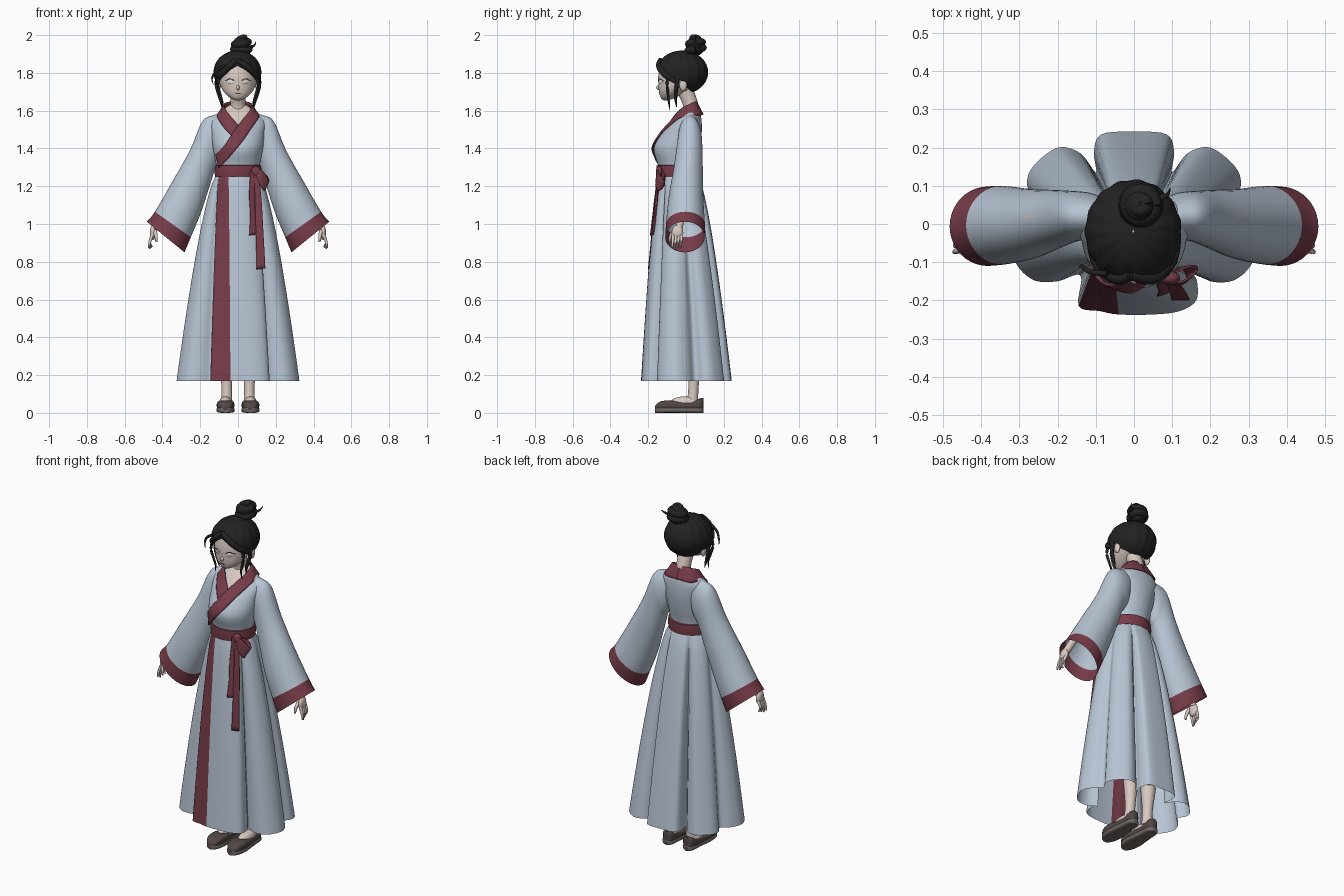
import bpy, bmesh, math
from mathutils import Vector, Matrix
from mathutils.bvhtree import BVHTree

if "Cube" in bpy.data.objects:
    bpy.data.objects.remove(bpy.data.objects["Cube"])

def material(name, r, g, b):
    m = bpy.data.materials.new(name)
    m.diffuse_color = (r, g, b, 1)
    m.use_nodes = True
    m.node_tree.nodes["Principled BSDF"].inputs["Base Color"].default_value = m.diffuse_color
    return m

CLOTH = material("pale_blue_cloth", .48, .56, .66)
TRIM = material("wine_trim", .185, .045, .065)
HAIR = material("black_hair", .016, .016, .017)
SKIN = material("pale_skin", .70, .59, .54)
SHOE = material("brown_shoe", .085, .065, .06)
SOLE = material("grey_sole", .16, .135, .125)
EYE = material("eye_white", .80, .80, .80)

def spline(pts, n, closed=False):
    """Catmull-Rom through tuples of any length"""
    out, m = [], len(pts)
    get = (lambda i: pts[i % m]) if closed else (lambda i: pts[max(0, min(m - 1, i))])
    for i in range(m if closed else m - 1):
        a, b, c, d = get(i - 1), get(i), get(i + 1), get(i + 2)
        for k in range(n):
            t = k / n
            out.append(tuple(.5 * (2*q + (r - p)*t + (2*p - 5*q + 4*r - s)*t*t + (3*q - p - 3*r + s)*t**3)
                             for p, q, r, s in zip(a, b, c, d)))
    return out if closed else out + [tuple(pts[-1])]

def finish(name, bm, mats, angle=55):
    bmesh.ops.recalc_face_normals(bm, faces=bm.faces)
    me = bpy.data.meshes.new(name)
    for f in bm.faces:
        f.smooth = True
    bm.to_mesh(me)
    bm.free()
    for m in mats:
        me.materials.append(m)
    me.set_sharp_from_angle(angle=math.radians(angle))
    ob = bpy.data.objects.new(name, me)
    bpy.context.collection.objects.link(ob)
    return ob

def loft(name, rings, *mats, wrap=True, cap=False, rule=None, thick=0):
    bm = bmesh.new()
    R = [[bm.verts.new(p) for p in r] for r in rings]
    n = len(R[0])
    for i in range(len(R) - 1):
        for j in range(n if wrap else n - 1):
            k = (j + 1) % n
            f = bm.faces.new((R[i][j], R[i][k], R[i+1][k], R[i+1][j]))
            if rule:
                f.material_index = rule(i, j, f.calc_center_median())
    if cap:
        bm.faces.new(R[0])
        bm.faces.new(R[-1])
    ob = finish(name, bm, mats)
    if thick:
        s = ob.modifiers.new("thickness", 'SOLIDIFY')
        s.thickness, s.offset = thick, 0
    return ob

def oval(w, yf, yb, z, n=48):
    return [(w * math.cos(a), (yf + yb) / 2 + (yb - yf) / 2 * math.sin(a), z)
            for a in (math.tau * i / n for i in range(n))]

def tube(name, pts, mat, n=10, sub=4):
    """pts are (x, y, z, radius)"""
    P = spline(pts, sub)
    rings = []
    for i, p in enumerate(P):
        d = Vector(P[min(i + 1, len(P) - 1)][:3]) - Vector(P[max(i - 1, 0)][:3])
        q = d.to_track_quat('Z', 'Y')
        rings.append([Vector(p[:3]) + q @ Vector((p[3]*math.cos(math.tau*k/n), p[3]*math.sin(math.tau*k/n), 0))
                      for k in range(n)])
    return loft(name, rings, mat, cap=True)

def ball(name, c, r, mat, seg=24):
    bm = bmesh.new()
    bmesh.ops.create_uvsphere(bm, u_segments=seg, v_segments=seg // 2, radius=1,
                              matrix=Matrix.Translation(c) @ Matrix.Diagonal((*r, 1)))
    return finish(name, bm, [mat])

def tree(ob):
    return BVHTree.FromPolygons([v.co for v in ob.data.vertices], [p.vertices for p in ob.data.polygons])

def ribbon(name, rows, mat, on=None, off=.006, thick=.006):
    """rows are (x,y,z, x,y,z) edge pairs; front parts are laid on a surface"""
    rings = []
    for r in spline(rows, 5):
        ring = []
        for k in range(6):
            p = Vector(r[:3]).lerp(Vector(r[3:]), k / 5)
            if on and p.y < -.02:
                hit = on.ray_cast(Vector((p.x, -1, p.z)), Vector((0, 1, 0)))[0]
                if hit:
                    p.y = min(p.y, hit.y - off)
            ring.append(p)
        rings.append(ring)
    return loft(name, rings, mat, wrap=False, thick=thick)

# Skirt: scalloped hem blended up to the oval waist; (x, y, waist angle)
front = [(-.145,-.215,-150), (-.09,-.228,-133), (-.04,-.237,-116), (.05,-.237,-85), (.12,-.228,-62),
         (.163,-.2,-48), (.165,-.15,-42), (.15,-.12,-40)]
side = [(.2,-.15,-36), (.26,-.148,-28), (.305,-.11,-18), (.325,-.05,-6), (.3,.01,4), (.255,.05,10),
        (.28,.1,20), (.265,.15,32), (.2,.2,45), (.14,.185,54), (.1,.135,60), (.105,.19,64), (.085,.235,70)]
hem = front + side + [(0, .242, 90)]
hem += [(-x, y, 180 - (a * .7 if a < 0 else a)) for x, y, a in reversed(side)] + [(-.14, -.135, 207)]
cols = spline([(x, y, .115 * math.cos(math.radians(a)), -.042 + .104 * math.sin(math.radians(a)))
               for x, y, a in hem], 5, True)
rings = []
for i in range(25):
    s = i / 24
    t = s ** .7
    rings.append([(wx + (hx - wx) * t, wy + (hy - wy) * t, 1.26 - 1.09 * s) for hx, hy, wx, wy in cols])
skirt = loft("skirt", rings, CLOTH, TRIM, rule=lambda i, j, c: int(j < 10))

# Bodice, with bare skin inside the crossed neckline
body = [(1.25,.113,-.143,.055), (1.31,.116,-.148,.055), (1.40,.132,-.17,.073), (1.48,.14,-.128,.083),
        (1.54,.145,-.075,.083), (1.58,.115,-.04,.077), (1.61,.075,-.012,.065), (1.63,.045,.0,.055)]
torso = loft("bodice", [oval(w, f, b, z, 72) for z, w, f, b in spline(body, 6)], CLOTH, SKIN,
             rule=lambda i, j, c: int(c.z > 1.61 or (c.y < .01 and c.z > 1.52 + abs(c.x) * 1.25)))
torso_tree, skirt_tree = tree(torso), tree(skirt)

# Crossed collar
nape = [(0,.055,1.648, 0,.09,1.58), (.05,.045,1.645, .08,.075,1.575), (.075,.01,1.63, .11,.02,1.575),
        (.065,-.03,1.605, .105,-.035,1.555), (.03,-.07,1.56, .07,-.09,1.505)]
over = nape + [(-.02,-.11,1.49, .025,-.135,1.44), (-.075,-.15,1.41, -.045,-.165,1.355),
               (-.118,-.11,1.365, -.1,-.13,1.30)]
under = [(-a, b, c, -d, e, f) for a, b, c, d, e, f in nape] + [(.005,-.09,1.515, -.02,-.12,1.455)]
ribbon("collar_over", over, TRIM, torso_tree, .010)
ribbon("collar_under", under, TRIM, torso_tree, .004)

# Sash, bow and hanging tails
sash = [(1.25,.112), (1.25,.122), (1.28,.125), (1.31,.122), (1.312,.112)]
loft("sash", [oval(w, -.042 - w * .93, -.042 + w * .9, z) for z, w in sash], TRIM)
ball("sash_knot", (.095, -.142, 1.277), (.026, .018, .028), TRIM)
ribbon("bow_loop", [(.09,-.15,1.29, .095,-.15,1.265), (.13,-.15,1.28, .115,-.16,1.21),
                    (.165,-.12,1.23, .14,-.145,1.175), (.15,-.11,1.26, .125,-.115,1.21),
                    (.10,-.13,1.285, .1,-.13,1.265)], TRIM)
ribbon("short_tail", [(.065,-.15,1.28, .095,-.15,1.28), (.06,-.15,1.15, .09,-.15,1.15),
                      (.065,-.16,1.05, .1,-.16,1.05), (.06,-.165,.94, .1,-.165,.945)], TRIM, skirt_tree, .008)
ribbon("long_tail", [(.085,-.15,1.28, .11,-.15,1.27), (.09,-.165,1.12, .125,-.165,1.12),
                     (.095,-.18,.95, .135,-.18,.95), (.098,-.198,.76, .145,-.198,.765)], TRIM, skirt_tree, .008)

# Sleeves (outer x,z; inner x,z; y centre, y half width), arms, hands, legs, shoes
sleeve = [(.085,1.585,.08,1.36,.015,.055), (.135,1.575,.1,1.33,.02,.062), (.19,1.542,.118,1.30,.02,.066),
          (.255,1.39,.155,1.185,.012,.077), (.35,1.22,.2,1.05,0,.092), (.44,1.065,.25,.93,-.003,.103),
          (.483,1.012,.283,.85,-.006,.104)]
rows = spline(sleeve, 5)
shoe_rows = [(-.163,.012,.035), (-.155,.026,.048), (-.13,.041,.062), (-.08,.047,.066), (-.03,.042,.058),
             (.03,.036,.058), (.07,.033,.075), (.087,.022,.08), (.092,.008,.078)]

def shoe_part(name, x, grow, base, top, mat):
    rings = []
    for y, w, h in spline(shoe_rows, 3):
        hi = top if top else h
        ring = []
        for k in range(24):
            c, s = math.cos(math.tau * k / 24), math.sin(math.tau * k / 24)
            ring.append((x + (w + grow) * math.copysign(abs(c) ** .6, c), y,
                         (base + hi) / 2 + (hi - base) / 2 * math.copysign(abs(s) ** .6, s)))
        rings.append(ring)
    loft(name, rings, mat, cap=True)

for s, tag in ((-1, "right"), (1, "left")):
    rings = []
    for ox, oz, ix, iz, yc, h in rows:
        rings.append([(s * ((ox + ix) / 2 + (ox - ix) / 2 * math.cos(a)), yc + h * math.sin(a),
                       (oz + iz) / 2 + (oz - iz) / 2 * math.cos(a)) for a in (math.tau * k / 40 for k in range(40))])
    loft(tag + "_sleeve", rings, CLOTH, TRIM, rule=lambda i, j, c: int(i >= len(rows) - 6))
    tube(tag + "_arm", [(s*.16,.02,1.48,.04), (s*.28,.01,1.27,.034), (s*.41,-.025,1.04,.021),
                        (s*.442,-.04,.975,.019)], SKIN, 14)
    ball(tag + "_palm", (s*.45, -.045, .955), (.016, .031, .04), SKIN, 16)
    for k in range(4):
        y = -.068 + .015 * k
        tube(f"{tag}_finger_{k + 1}", [(s*.452,y,.945,.0085), (s*.467,y - .003,.905,.0075),
             (s*(.472 - .006*k),y - .006,.867 + .006*abs(k - 1),.004)], SKIN, 8, 3)
    tube(tag + "_thumb", [(s*.44,-.062,.965,.011), (s*.434,-.082,.935,.009), (s*.432,-.086,.905,.005)], SKIN, 8, 3)
    tube(tag + "_leg", [(s*.06,.02,.8,.062), (s*.06,.02,.5,.045), (s*.06,.045,.33,.045), (s*.06,.04,.15,.028),
                        (s*.06,.035,.06,.03)], SKIN, 18)
    ball(tag + "_foot", (s*.066, -.005, .055), (.034, .078, .032), SKIN)
    shoe_part(tag + "_shoe_upper", s * .066, 0, .015, 0, SHOE)
    shoe_part(tag + "_shoe_sole", s * .066, .002, 0, .03, SOLE)

# Neck, head and face
tube("neck", [(0,.03,1.56,.048), (0,.025,1.63,.04), (0,-.005,1.71,.042)], SKIN, 20)
skull = [(1.655,.012,-.118,-.095), (1.667,.04,-.132,-.06), (1.695,.072,-.142,-.01), (1.735,.094,-.146,.05),
         (1.79,.104,-.146,.085), (1.85,.095,-.13,.085), (1.89,.06,-.085,.05), (1.905,.02,-.04,.01)]
head = loft("head", [oval(w, f, b, z) for z, w, f, b in spline(skull, 5)], SKIN, cap=True)
head_tree = tree(head)
ball("nose", (0, -.145, 1.722), (.009, .013, .013), SKIN, 12)
ribbon("mouth", [(-.018,-.1,1.694, -.018,-.1,1.692), (0,-.1,1.693, 0,-.1,1.688),
                 (.018,-.1,1.694, .018,-.1,1.692)], TRIM, head_tree, .001, .001)
for s, tag in ((-1, "right"), (1, "left")):
    ball(tag + "_ear", (s * .104, -.015, 1.735), (.012, .02, .032), SKIN, 16)
    ribbon(tag + "_eye", [(s*.02,-.1,1.755, s*.02,-.1,1.75), (s*.04,-.1,1.767, s*.04,-.1,1.742),
                          (s*.064,-.1,1.758, s*.064,-.1,1.752)], EYE, head_tree, .001, .001)
    ribbon(tag + "_lash", [(s*.018,-.1,1.758, s*.018,-.1,1.756), (s*.04,-.1,1.771, s*.04,-.1,1.766),
                           (s*.068,-.1,1.76, s*.068,-.1,1.756)], HAIR, head_tree, .002, .001)

# Hair cap: polar sheet that ends at a hairline; (azimuth from front, polar limit)
line = [(0,70), (20,82), (40,97), (65,106), (85,110), (105,135), (130,150), (180,156)]
def limit(a):
    for (a0, l0), (a1, l1) in zip(line, line[1:]):
        if a <= a1:
            return l0 + (l1 - l0) * (a - a0) / (a1 - a0)
    return line[-1][1]

rings = []
for i in range(27):
    ring = []
    for j in range(120):
        az = -180 + 3 * j
        p = math.radians(limit(abs(az)) * max(.01, min(i, 25) / 25))
        r = (1 + .013 * math.sin(math.radians(az * 15)) * math.sin(p)) * (.84 if i == 26 else 1)
        a = math.radians(az)
        ring.append((-.002 + r * .126 * math.sin(p) * math.sin(a), -.02 - r * .136 * math.sin(p) * math.cos(a),
                     1.803 + r * .115 * math.cos(p)))
    rings.append(ring)
loft("hair_cap", rings, HAIR)

# Topknot made of a core and winding coils
ball("bun_core", (.018, .05, 1.942), (.05, .05, .052), HAIR)
for k, (rad, z, th) in enumerate(((.04, 1.925, .02), (.036, 1.957, .02), (.015, 1.979, .018))):
    tube(f"bun_coil_{k + 1}", [(.018 + rad*math.cos(a), .05 + rad*math.sin(a), z + .008*math.sin(a + k), th)
         for a in (math.tau * i / 12 for i in range(13))], HAIR, 10, 2)
tube("bun_wisp", [(.05,.06,1.93,.012), (.085,.075,1.945,.006), (.095,.095,1.965,.001)], HAIR, 8)

# Fringe sweeps and loose side locks
for s, tag in ((-1, "right"), (1, "left")):
    tube(tag + "_fringe", [(-.01,-.135,1.87,.012), (s*.045,-.142,1.835,.017), (s*.09,-.11,1.79,.016),
                           (s*.112,-.06,1.755,.010), (s*.11,-.04,1.72,.003)], HAIR)
    tube(tag + "_front_lock", [(s*.09,-.095,1.80,.008), (s*.106,-.1,1.74,.008), (s*.092,-.095,1.68,.007),
                               (s*.082,-.09,1.64,.005), (s*.09,-.085,1.60,.001)], HAIR, 8)
    tube(tag + "_ear_lock", [(s*.11,-.04,1.79,.011), (s*.112,-.05,1.73,.011), (s*.096,-.055,1.67,.009),
                             (s*.086,-.05,1.62,.002)], HAIR, 8)
tube("fringe_wisp", [(-.07,-.13,1.84,.008), (-.115,-.125,1.81,.007), (-.138,-.11,1.77,.005),
                     (-.13,-.12,1.74,.001)], HAIR, 8)
